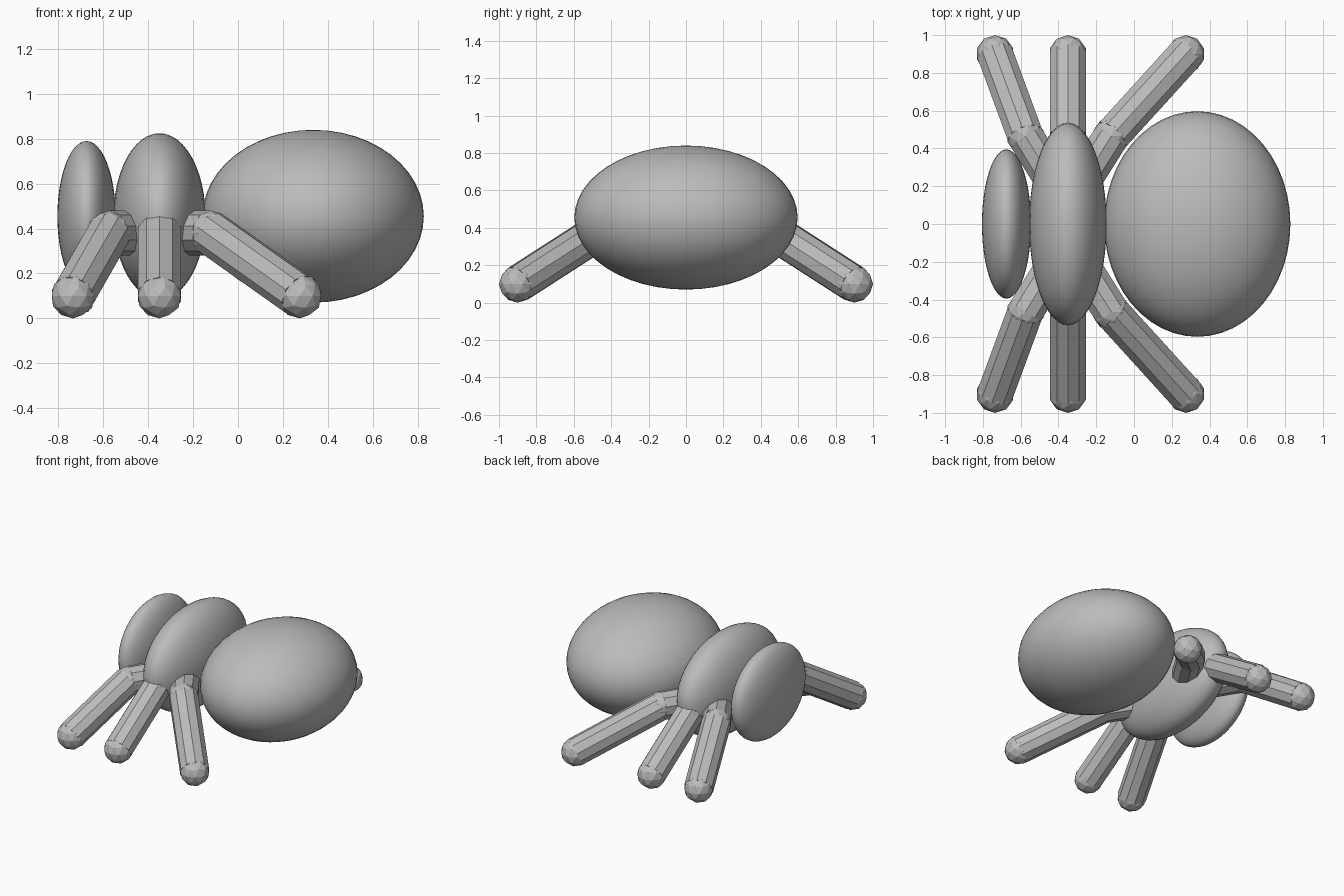
import bpy
from mathutils import Vector

cube = bpy.data.objects.get("Cube")
if cube:
    bpy.data.objects.remove(cube, do_unlink=True)

grey = bpy.data.materials.new("plain grey")
grey.use_nodes = True
GREY = (0.5, 0.5, 0.5, 1)
grey.diffuse_color = GREY
grey.node_tree.nodes["Principled BSDF"].inputs["Base Color"].default_value = GREY

LEG_RADIUS = 0.1
BODY_X = -0.35


def finish(name):
    ob = bpy.context.object
    ob.name = name
    ob.data.materials.append(grey)
    return ob


def ellipsoid(name, x, radii):
    bpy.ops.mesh.primitive_uv_sphere_add(segments=48, ring_count=24, location=(x, 0, 0.455))
    ob = finish(name)
    ob.scale = radii
    bpy.ops.object.transform_apply(location=False, rotation=False, scale=True)
    bpy.ops.object.shade_smooth()


def limb(name, start, end):
    start, end = Vector(start), Vector(end)
    axis = end - start
    bpy.ops.mesh.primitive_cylinder_add(
        vertices=10, radius=LEG_RADIUS, depth=axis.length, location=(start + end) / 2)
    finish(name).rotation_euler = axis.to_track_quat("Z", "Y").to_euler()


def joint(name, centre):
    bpy.ops.mesh.primitive_ico_sphere_add(subdivisions=2, radius=LEG_RADIUS, location=centre)
    finish(name)


# Body: three ellipsoids in a row
ellipsoid("head", -0.675, (0.13, 0.395, 0.335))
ellipsoid("thorax", BODY_X, (0.205, 0.535, 0.37))
ellipsoid("abdomen", 0.335, (0.493, 0.597, 0.385))

# Legs: level upper limb, knee, sloping lower limb and rounded foot
legs = {"front": (-0.575, -0.735), "middle": (BODY_X, BODY_X), "rear": (-0.12, 0.275)}
for side, s in (("left", -1), ("right", 1)):
    for place, (knee_x, foot_x) in legs.items():
        name = f"{place}_{side}"
        hip = (BODY_X, s * 0.1, 0.38)
        knee = (knee_x, s * 0.465, 0.38)
        foot = (foot_x, s * 0.9, 0.1)
        limb(name + "_upper_leg", hip, knee)
        joint(name + "_knee", knee)
        limb(name + "_lower_leg", knee, foot)
        joint(name + "_foot", foot)
